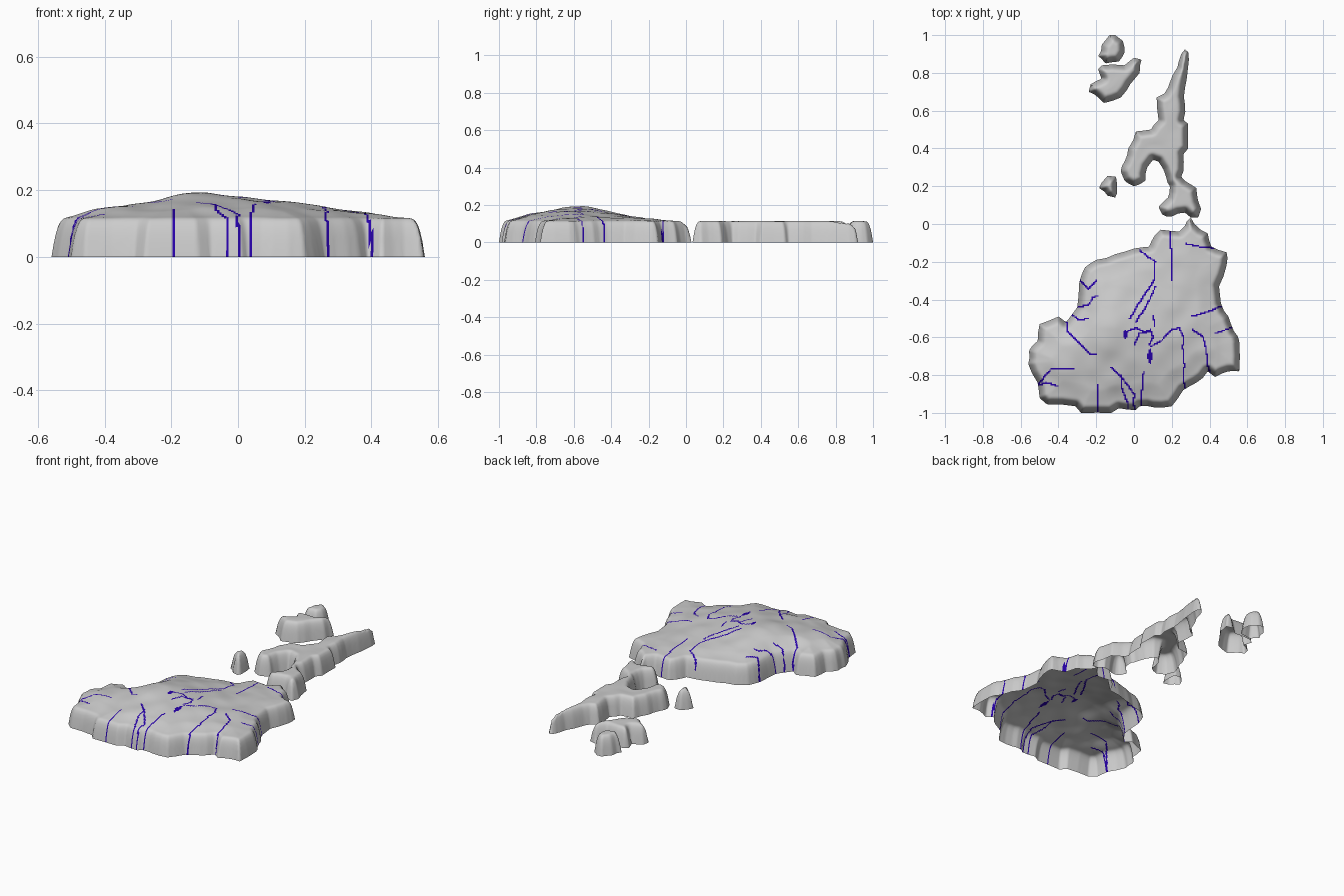
import bpy, bmesh, math, random
from mathutils import Vector, noise

if "Cube" in bpy.data.objects:
    bpy.data.objects.remove(bpy.data.objects["Cube"])

random.seed(4)
STEP = 0.007      # grid spacing of the terrain sheet
RIM = 0.11        # height of the coastal cliffs


def material(name, rgb):
    m = bpy.data.materials.new(name)
    m.diffuse_color = (*rgb, 1)
    m.use_nodes = True
    m.node_tree.nodes["Principled BSDF"].inputs["Base Color"].default_value = m.diffuse_color
    return m


LAND = material("land grey", (0.6, 0.6, 0.6))
WATER = material("river blue", (0.02, 0.0, 0.4))

# Coastlines, clockwise
MAIN = [(.30, .035), (.32, 0), (.39, -.05), (.41, -.12), (.49, -.15), (.49, -.22), (.45, -.33),
        (.46, -.42), (.50, -.49), (.53, -.57), (.557, -.62), (.557, -.78), (.50, -.78), (.43, -.81),
        (.39, -.78), (.33, -.84), (.26, -.88), (.20, -.965), (.10, -.97), (.03, -.965),
        (.01, -.985), (-.08, -.975), (-.12, -1), (-.28, -1), (-.31, -.965), (-.46, -.955),
        (-.50, -.92), (-.51, -.84), (-.56, -.74), (-.555, -.67), (-.51, -.62), (-.50, -.53),
        (-.40, -.49), (-.36, -.52), (-.30, -.44), (-.29, -.31), (-.26, -.23), (-.20, -.19),
        (-.10, -.16), (0, -.13), (.08, -.12), (.11, -.06), (.14, -.03), (.24, -.04), (.27, -.01)]
PENINSULA = [(.27, .925), (.287, .91), (.285, .82), (.27, .72), (.27, .63), (.262, .55),
             (.287, .53), (.287, .40), (.262, .37), (.262, .28), (.25, .25), (.30, .21), (.33, .19),
             (.34, .12), (.355, .08), (.34, .035), (.30, .035), (.27, .06), (.20, .04), (.15, .05),
             (.13, .09), (.18, .14), (.19, .20), (.17, .25), (.13, .33), (.10, .34), (.07, .30),
             (.06, .23), (0, .20), (-.05, .23), (-.07, .28), (-.05, .33), (-.03, .40), (.01, .49),
             (.09, .50), (.13, .55), (.12, .67), (.16, .69), (.19, .75), (.23, .83), (.25, .90)]
MIDDLE = [(.04, .87), (.03, .80), (-.02, .74), (-.07, .67), (-.16, .64), (-.19, .67), (-.24, .70),
          (-.23, .74), (-.17, .77), (-.19, .82), (-.17, .84), (-.05, .84), (0, .88)]
NORTH = [(-.10, 1), (-.06, .97), (-.05, .91), (-.08, .86), (-.15, .85), (-.19, .89), (-.17, .95),
         (-.13, 1)]
SMALL = [(-.14, .255), (-.095, .25), (-.09, .19), (-.10, .14), (-.14, .15), (-.185, .19),
         (-.17, .22)]

# River courses on the main island
WEST = [[(-.30, -.29), (-.28, -.30), (-.24, -.345), (-.20, -.30)],
        [(-.31, -.44), (-.24, -.43), (-.22, -.39), (-.19, -.38)],
        [(-.35, -.46), (-.29, -.51), (-.24, -.50)],
        [(-.36, -.50), (-.35, -.57), (-.28, -.64), (-.23, -.69), (-.20, -.69)],
        [(-.53, -.86), (-.50, -.84), (-.44, -.77), (-.32, -.77)],
        [(-.50, -.85), (-.46, -.84), (-.40, -.86)],
        [(-.19, -.85), (-.195, -1.01)],
        [(-.12, -.76), (-.05, -.83), (0, -.90), (0, -1)],
        [(-.07, -.80), (-.06, -.89), (-.03, -.95), (-.03, -1)],
        [(.05, -.78), (.04, -.90), (.04, -1)]]
EAST = [[(.265, -.90), (.26, -.60), (.24, -.55), (.20, -.56), (.14, -.62), (.09, -.65)],
        [(-.04, -.57), (.01, -.55), (.05, -.57), (.09, -.56), (.10, -.60), (.08, -.64)],
        [(0, -.64), (.03, -.58), (.09, -.57)],
        [(.10, -.49), (.11, -.54)],
        [(.03, -.14), (.11, -.20), (.11, -.29), (.02, -.43), (-.02, -.50)],
        [(.11, -.33), (.08, -.41), (.02, -.50), (.01, -.52)],
        [(.19, -.03), (.20, -.18), (.20, -.30)],
        [(.28, -.105), (.35, -.12), (.45, -.13)],
        [(.50, -.43), (.45, -.44), (.40, -.46), (.31, -.49)],
        [(.55, -.54), (.51, -.55), (.43, -.58)],
        [(.31, -.56), (.37, -.60), (.39, -.72), (.40, -.80)]]
LAKES = [(.085, -.70, .012, .04), (-.045, -.585, .01, .025)]


def roughen(pts):
    """Insert a slightly displaced midpoint on each coast segment."""
    out = []
    for a, b in zip(pts, pts[1:] + pts[:1]):
        out.append(a)
        if math.dist(a, b) > .05:
            out.append(tuple((p + q) / 2 + random.uniform(-.006, .006) for p, q in zip(a, b)))
    return out


def inside(x, y, pts):
    hit = False
    for (ax, ay), (bx, by) in zip(pts, pts[1:] + pts[:1]):
        if (ay > y) != (by > y) and x < ax + (y - ay) * (bx - ax) / (by - ay):
            hit = not hit
    return hit


def nearest(x, y, pts):
    """Distance to the coast and the closest coast point."""
    best = (9, x, y)
    for (ax, ay), (bx, by) in zip(pts, pts[1:] + pts[:1]):
        ex, ey = bx - ax, by - ay
        t = max(0, min(1, ((x - ax) * ex + (y - ay) * ey) / (ex * ex + ey * ey)))
        px, py = ax + t * ex, ay + t * ey
        best = min(best, (math.hypot(x - px, y - py), px, py))
    return best


def bump(x, y, cx, cy, sx, sy):
    return math.exp(-((x - cx) / sx) ** 2 / 2 - ((y - cy) / sy) ** 2 / 2)


def height(x, y, d):
    """Rounded cliff at the coast, then broad hills inland."""
    cliff = RIM * (1 - (1 - min(d / .045, 1)) ** 3)
    t = min(d / .13, 1)
    hills = (.064 * bump(x, y, -.07, -.60, .23, .21) + .018 * bump(x, y, -.14, -.54, .06, .10)
             + .015 * bump(x, y, -.38, -.75, .10, .10) + .012 * bump(x, y, .25, -.45, .2, .25))
    ripple = .007 * noise.noise(Vector((x * 9, y * 9, 2)))
    return cliff + t * t * (3 - 2 * t) * (hills + ripple) + .004 * min(d / .045, 1)


def river_cells(courses):
    cells = set()
    for course in courses:
        for a, b in zip(course, course[1:]):
            n = max(2, int(math.dist(a, b) / .001))
            for k in range(n + 1):
                x, y = (p + (q - p) * k / n for p, q in zip(a, b))
                x += .006 * noise.noise(Vector((x * 25, y * 25, 7)))
                cells.add((math.floor(x / STEP), math.floor(y / STEP)))
    return cells


def island(name, coast, wet=frozenset(), lakes=()):
    """Open-bottomed terrain sheet trimmed to a coastline."""
    pts = roughen(coast)
    xs, ys = zip(*pts)
    bm = bmesh.new()
    verts = {}

    def vert(i, j):
        if (i, j) not in verts:
            verts[i, j] = bm.verts.new((i * STEP, j * STEP, 0))
        return verts[i, j]

    for i in range(math.floor(min(xs) / STEP), math.ceil(max(xs) / STEP)):
        for j in range(math.floor(min(ys) / STEP), math.ceil(max(ys) / STEP)):
            x, y = (i + .5) * STEP, (j + .5) * STEP
            if inside(x, y, pts):
                f = bm.faces.new([vert(i, j), vert(i + 1, j), vert(i + 1, j + 1), vert(i, j + 1)])
                f.smooth = True
                lake = any(((x - a) / r) ** 2 + ((y - b) / s) ** 2 < 1 for a, b, r, s in lakes)
                f.material_index = int(lake or (i, j) in wet)
    # coast vertices snap to the outline at z = 0, the rest rise
    for v in bm.verts:
        d, px, py = nearest(v.co.x, v.co.y, pts)
        if len(v.link_faces) < 4:
            v.co = (px, py, 0)
        else:
            v.co.z = height(v.co.x, v.co.y, d)
    me = bpy.data.meshes.new(name)
    bm.to_mesh(me)
    bm.free()
    me.materials.append(LAND)
    me.materials.append(WATER)
    bpy.context.collection.objects.link(bpy.data.objects.new(name, me))


island("main_island", MAIN, river_cells(WEST) | river_cells(EAST), LAKES)
island("north_peninsula", PENINSULA)
island("middle_islet", MIDDLE)
island("north_islet", NORTH)
island("small_islet", SMALL)
